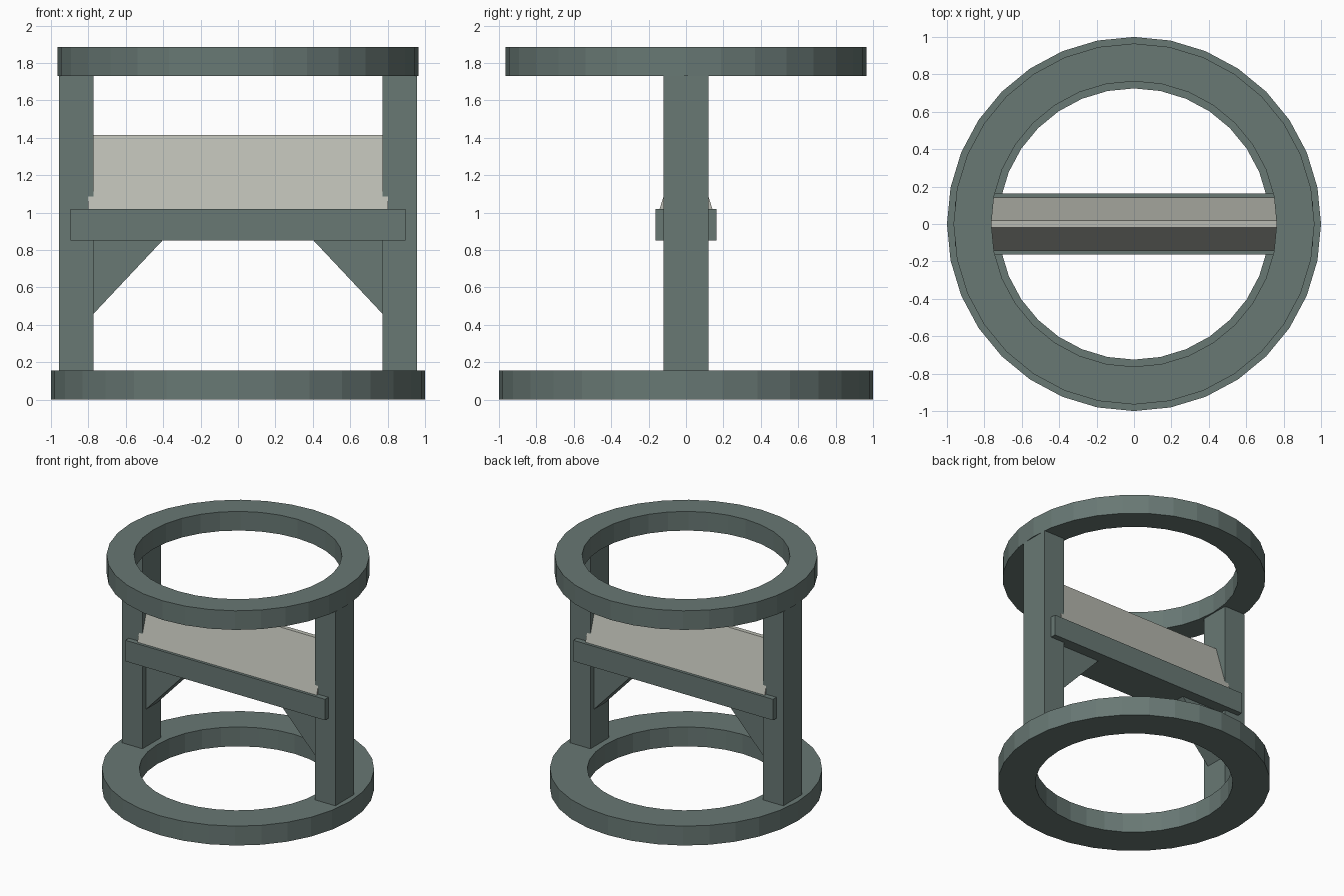
import bpy
import bmesh
import math
from mathutils import Vector

cube = bpy.data.objects.get("Cube")
if cube:
    bpy.data.objects.remove(cube, do_unlink=True)


def make_material(name, colour):
    mat = bpy.data.materials.new(name)
    mat.use_nodes = True
    mat.diffuse_color = colour
    mat.node_tree.nodes["Principled BSDF"].inputs["Base Color"].default_value = colour
    return mat


green = make_material("grey green", (0.138, 0.188, 0.174, 1))
pale = make_material("pale grey", (0.49, 0.5, 0.445, 1))


def finish(name, bm, mat):
    bmesh.ops.recalc_face_normals(bm, faces=bm.faces)
    mesh = bpy.data.meshes.new(name)
    bm.to_mesh(mesh)
    bm.free()
    mesh.materials.append(mat)
    obj = bpy.data.objects.new(name, mesh)
    bpy.context.collection.objects.link(obj)
    return obj


def prism(name, points, offset, mat):
    """Extrude a flat outline along an offset."""
    bm = bmesh.new()
    face = bm.faces.new([bm.verts.new(p) for p in points])
    new = bmesh.ops.extrude_face_region(bm, geom=[face], use_keep_orig=True)["geom"]
    verts = [v for v in new if isinstance(v, bmesh.types.BMVert)]
    bmesh.ops.translate(bm, verts=verts, vec=Vector(offset))
    return finish(name, bm, mat)


def box(name, x0, x1, half_y, z0, z1, mat):
    outline = [(x0, -half_y, z0), (x1, -half_y, z0), (x1, -half_y, z1), (x0, -half_y, z1)]
    return prism(name, outline, (0, 2 * half_y, 0), mat)


def ring(name, inner, outer, z0, z1, sides=32):
    """Spin a rectangular section about the vertical axis."""
    bm = bmesh.new()
    verts = [bm.verts.new((r, 0, z)) for r, z in
             ((inner, z0), (outer, z0), (outer, z1), (inner, z1))]
    edges = [bm.edges.new((verts[i], verts[(i + 1) % 4])) for i in range(4)]
    bmesh.ops.spin(bm, geom=verts + edges, cent=(0, 0, 0), axis=(0, 0, 1),
                   angle=math.tau, steps=sides, use_merge=True)
    bmesh.ops.remove_doubles(bm, verts=bm.verts, dist=0.0001)
    return finish(name, bm, green)


# Base and top rings
ring("base_ring", 0.725, 1.0, 0, 0.157)
ring("top_ring", 0.763, 0.965, 1.73, 1.885)

# Posts and the triangular braces below the crossbeam
for side, s in (("left", 1), ("right", -1)):
    box(side + "_post", s * 0.772, s * 0.956, 0.12, 0.157, 1.73, green)
    prism(side + "_brace",
          [(s * 0.772, -0.075, 0.46), (s * 0.405, -0.075, 0.85), (s * 0.772, -0.075, 0.85)],
          (0, 0.15, 0), green)

# Crossbeam running past both posts
box("crossbeam", -0.895, 0.895, 0.164, 0.85, 1.02, green)

# Ridged panel tapering upward from the beam into a narrow crest
prism("ridged_panel",
      [(-0.803, -0.141, 1.02), (-0.803, 0.141, 1.02),
       (-0.803, 0.018, 1.415), (-0.803, -0.018, 1.415)],
      (1.606, 0, 0), pale)
